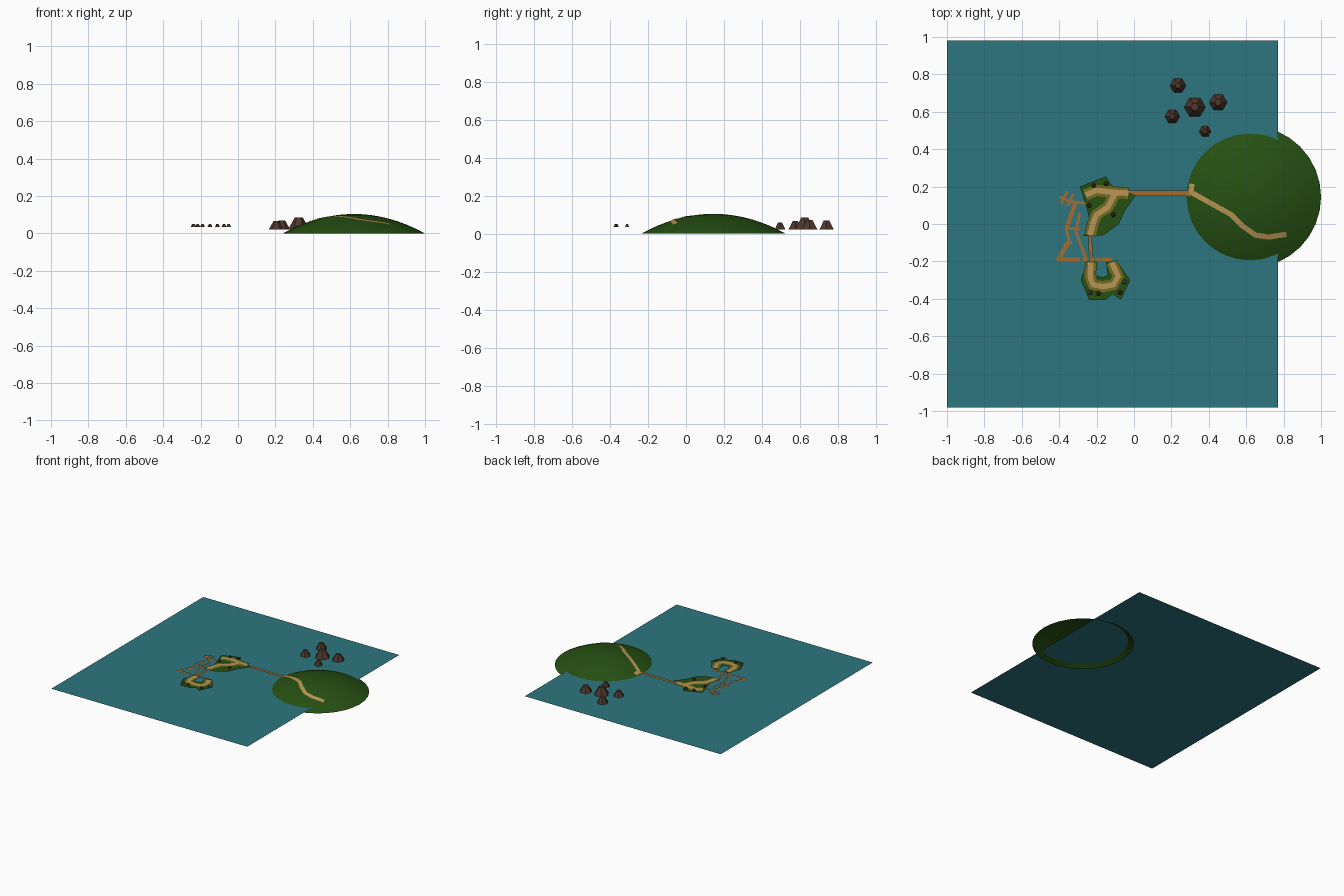
import bpy, bmesh, math
from mathutils import Vector

if "Cube" in bpy.data.objects:
    bpy.data.objects.remove(bpy.data.objects["Cube"])


def mat(name, r, g, b):
    m = bpy.data.materials.new(name)
    m.diffuse_color = (r, g, b, 1)
    m.use_nodes = True
    m.node_tree.nodes["Principled BSDF"].inputs["Base Color"].default_value = m.diffuse_color
    return m


WATER = mat("teal water", .027, .18, .216)
GRASS = mat("dark grass", .019, .08, .006)
OLIVE = mat("olive verge", .17, .15, .014)
SAND = mat("sand path", .48, .30, .09)
WOOD = mat("brown wood", .38, .15, .028)
ROCK = mat("brown rock", .075, .037, .024)
STONE = mat("grey stone", .10, .11, .10)
SEA = 0.021


def finish(name, bm, material):
    me = bpy.data.meshes.new(name)
    bm.to_mesh(me)
    bm.free()
    ob = bpy.data.objects.new(name, me)
    bpy.context.collection.objects.link(ob)
    me.materials.append(material)
    return ob


def ribbon(name, pts, width, height, material):
    """Flat strip along 2D points; height is a function of x and y."""
    bm = bmesh.new()
    p = [Vector(q) for q in pts]
    pairs = []
    for i, q in enumerate(p):
        a = (q - p[i - 1]).normalized() if i else Vector((0, 0))
        b = (p[i + 1] - q).normalized() if i < len(p) - 1 else Vector((0, 0))
        t = (a + b).normalized()
        n = Vector((-t.y, t.x)) * width / 2
        pairs.append([bm.verts.new((s.x, s.y, height(s.x, s.y)))
                      for s in (q - n, q + n)])
    for (a, b), (c, d) in zip(pairs, pairs[1:]):
        bm.faces.new((a, c, d, b))
    return finish(name, bm, material)


def resample(pts, n):
    out = []
    for a, b in zip(pts, pts[1:]):
        out += [Vector(a).lerp(Vector(b), i / n) for i in range(n)]
    return out + [Vector(pts[-1])]


def cone(name, x, y, z, r1, r2, h, material, sides=6):
    """Blunt faceted rock with a point of the hexagon along x."""
    bm = bmesh.new()
    rings = [[bm.verts.new((x + r * math.cos(math.tau * i / sides),
                            y + r * math.sin(math.tau * i / sides), zz))
              for i in range(sides)] for r, zz in ((r1, z), (r2, z + h))]
    for i in range(sides):
        j = (i + 1) % sides
        bm.faces.new((rings[0][i], rings[0][j], rings[1][j], rings[1][i]))
    bm.faces.new(rings[1])
    bm.faces.new(rings[0][::-1])
    return finish(name, bm, material)


def island(name, outline):
    """Open-bottomed plateau with sloping banks."""
    bm = bmesh.new()
    f = bm.faces.new([bm.verts.new((x, y, .012)) for x, y in outline])
    f.normal_update()
    if f.normal.z < 0:
        f.normal_flip()
    top = bm.faces[:]
    bmesh.ops.inset_region(bm, faces=top, thickness=.013, use_even_offset=True)
    for v in top[0].verts:
        v.co.z = .034
    return finish(name, bm, GRASS)


# Sea
bm = bmesh.new()
bm.faces.new([bm.verts.new(c) for c in
              ((-1, -.98, SEA), (.77, -.98, SEA), (.77, .98, SEA), (-1, .98, SEA))])
finish("sea", bm, WATER)

# Large domed hill, open underneath
HX, HY, HR, HH = .62, .145, .38, .104


def hill_z(x, y):
    return HH * (1 - ((x - HX) ** 2 + (y - HY) ** 2) / HR ** 2)


bm = bmesh.new()
N, RINGS = 32, 8
apex = bm.verts.new((HX, HY, HH))
prev = None
for k in range(1, RINGS + 1):
    r = HR * k / RINGS
    ring = [bm.verts.new((HX + r * math.cos(math.tau * i / N),
                          HY + r * math.sin(math.tau * i / N),
                          HH * (1 - (k / RINGS) ** 2))) for i in range(N)]
    for i in range(N):
        j = (i + 1) % N
        if prev:
            bm.faces.new((prev[i], ring[i], ring[j], prev[j]))
        else:
            bm.faces.new((apex, ring[i], ring[j]))
    prev = ring
hill = finish("hill", bm, GRASS)
hill.data.shade_smooth()

# Path draped over the hill
trail = [(.31, .215), (.305, .17), (.34, .15), (.43, .10), (.52, .05),
         (.58, -.01), (.65, -.06), (.72, -.07), (.815, -.055)]
ribbon("hill_path", resample(trail, 3), .028,
       lambda x, y: hill_z(x, y) + .003, SAND)

# Islands
island("north_island", [(-.29, .20), (-.15, .255), (-.12, .205), (.01, .155),
                        (-.05, .07), (-.08, 0), (-.165, -.06), (-.27, -.065),
                        (-.235, .015), (-.26, .11)])
island("south_island", [(-.25, -.20), (-.285, -.30), (-.24, -.405), (-.15, -.405),
                        (-.115, -.375), (-.07, -.405), (-.02, -.30), (-.09, -.20),
                        (-.15, -.20), (-.14, -.275), (-.17, -.285), (-.205, -.275),
                        (-.195, -.20)])

# Verge and sand path on each island
paths = {
    "north_upper": [(-.03, .165), (-.12, .17), (-.20, .18), (-.26, .155)],
    "north_lower": [(-.10, .165), (-.14, .09), (-.20, .05), (-.22, 0), (-.235, -.06)],
    "south_loop": [(-.23, -.205), (-.235, -.28), (-.22, -.325), (-.165, -.335),
                   (-.11, -.325), (-.085, -.28), (-.12, -.205)],
}
for name, pts in paths.items():
    ribbon(name + "_verge", pts, .062, lambda x, y: .0355, OLIVE)
    ribbon(name + "_path", pts, .03, lambda x, y: .037, SAND)

# Long bridge to the hill and short bridge between islands
ribbon("long_bridge", [(-.04, .165), (.31, .165)], .028, lambda x, y: .030, WOOD)
ribbon("short_bridge", [(-.235, -.055), (-.23, -.2)], .02, lambda x, y: .030, WOOD)

# Broken boardwalk west of the islands
walks = [((-.415, -.19), (-.29, -.19)), ((-.40, -.18), (-.345, -.09)),
         ((-.375, -.11), (-.33, -.10)), ((-.345, -.09), (-.365, -.02)),
         ((-.37, -.02), (-.29, -.03)), ((-.36, -.02), (-.31, .12)),
         ((-.29, .06), (-.31, -.04)), ((-.33, .12), (-.255, .11)),
         ((-.40, .145), (-.32, .115)), ((-.39, .11), (-.355, .175)),
         ((-.355, .10), (-.325, .16)), ((-.31, -.04), (-.26, -.18))]
walks += [((x, -.19), (x + .026, -.19)) for x in (-.275, -.24, -.205, -.17, -.145)]
for i, w in enumerate(walks):
    wide = .022 if i in (0, 1, 5) or i > 11 else .014
    ribbon(f"boardwalk_{i}", w, wide, lambda x, y: .027, WOOD)

# Sea stacks
for i, (x, y, r, top) in enumerate(((.235, .74, .043, .07), (.325, .625, .057, .085),
                                    (.45, .65, .048, .071), (.205, .575, .04, .066),
                                    (.38, .495, .032, .059))):
    cone(f"sea_stack_{i}", x, y, .022, r, r * .38, top - .022, ROCK)

# Small rocks on the islands
for i, (x, y) in enumerate(((-.235, -.365), (-.19, -.37), (-.075, -.365), (-.05, -.31),
                            (-.15, .215), (-.215, .205), (-.11, .05), (-.24, .10))):
    cone(f"island_rock_{i}", x, y, .034, .013, .006, .016,
         STONE if i in (0, 3) else ROCK)
